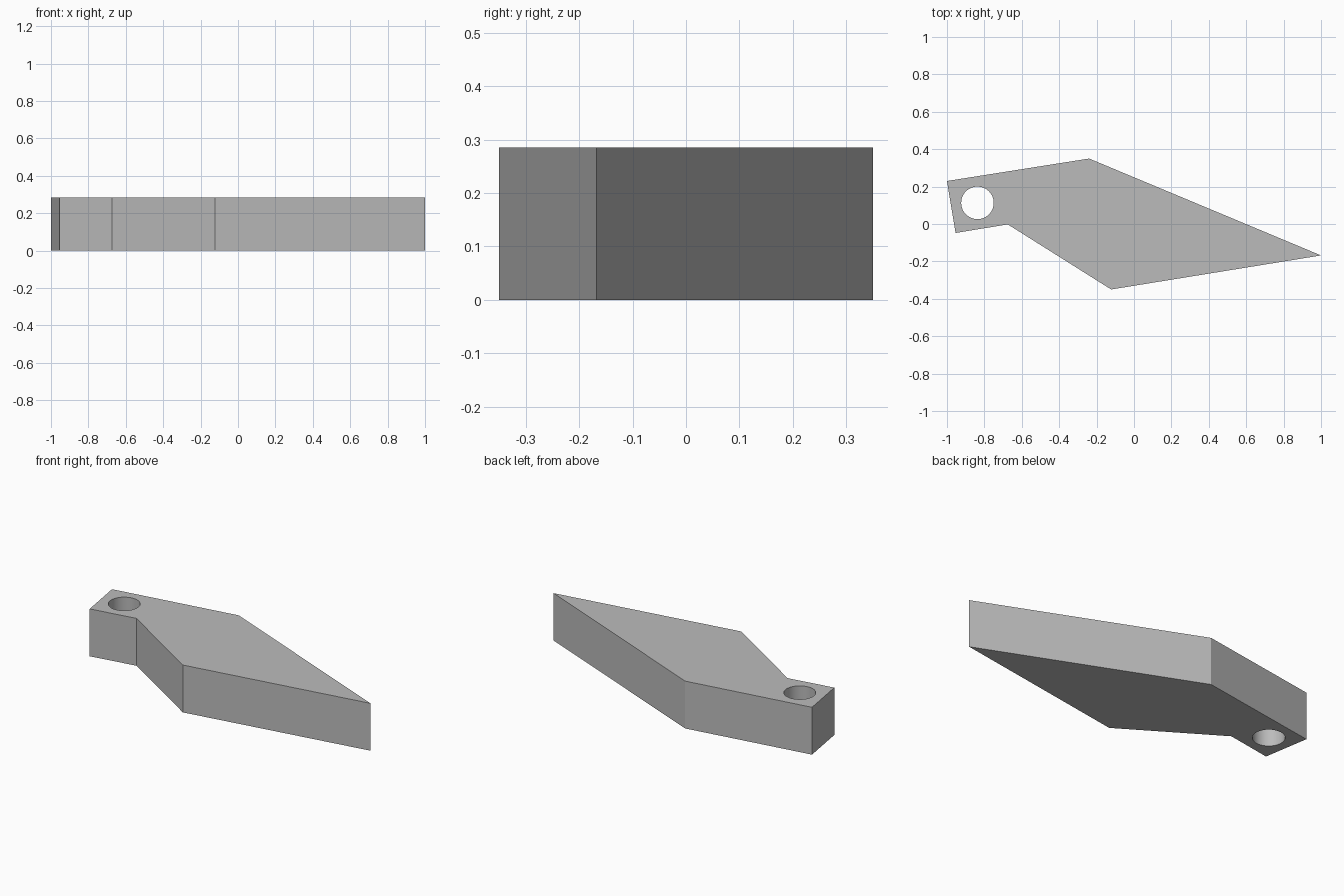
import bpy
import bmesh
import math

HEIGHT = 0.285
HOLE_CENTRE, HOLE_RADIUS, HOLE_SIDES = (-0.837, 0.113), 0.087, 48
OUTLINE = [(-1.0, 0.23), (-0.954, -0.048), (-0.675, -0.002),
           (-0.122, -0.35), (1.0, -0.168), (-0.24, 0.35)]

default = bpy.data.objects.get("Cube")
if default:
    bpy.data.objects.remove(default, do_unlink=True)

# Plain grey material
grey = bpy.data.materials.new("plain_grey")
grey.use_nodes = True
colour = (0.5, 0.5, 0.5, 1.0)
grey.diffuse_color = colour
grey.node_tree.nodes["Principled BSDF"].inputs["Base Color"].default_value = colour


def add_loop(bm, points):
    """Closed ring of edges on the ground plane."""
    verts = [bm.verts.new((x, y, 0)) for x, y in points]
    return [bm.edges.new((a, b)) for a, b in zip(verts, verts[1:] + verts[:1])]


# Pointed blade profile with a round pivot hole, filled and extruded
bm = bmesh.new()
angles = [2 * math.pi * i / HOLE_SIDES for i in range(HOLE_SIDES)]
circle = [(HOLE_CENTRE[0] + HOLE_RADIUS * math.cos(a),
           HOLE_CENTRE[1] + HOLE_RADIUS * math.sin(a)) for a in angles]
edges = add_loop(bm, OUTLINE) + add_loop(bm, circle)
bmesh.ops.triangle_fill(bm, edges=edges, use_beauty=True)
top = bmesh.ops.extrude_face_region(bm, geom=bm.faces[:], use_keep_orig=True)
bmesh.ops.translate(bm, vec=(0, 0, HEIGHT),
                    verts=[g for g in top["geom"] if isinstance(g, bmesh.types.BMVert)])
bmesh.ops.recalc_face_normals(bm, faces=bm.faces[:])

mesh = bpy.data.meshes.new("pointed_lever")
bm.to_mesh(mesh)
bm.free()
mesh.materials.append(grey)
lever = bpy.data.objects.new("pointed_lever", mesh)
bpy.context.collection.objects.link(lever)

# Smooth hole wall, crisp outer edges
bpy.ops.object.select_all(action="DESELECT")
lever.select_set(True)
bpy.context.view_layer.objects.active = lever
bpy.ops.object.shade_smooth_by_angle(angle=math.radians(15))
